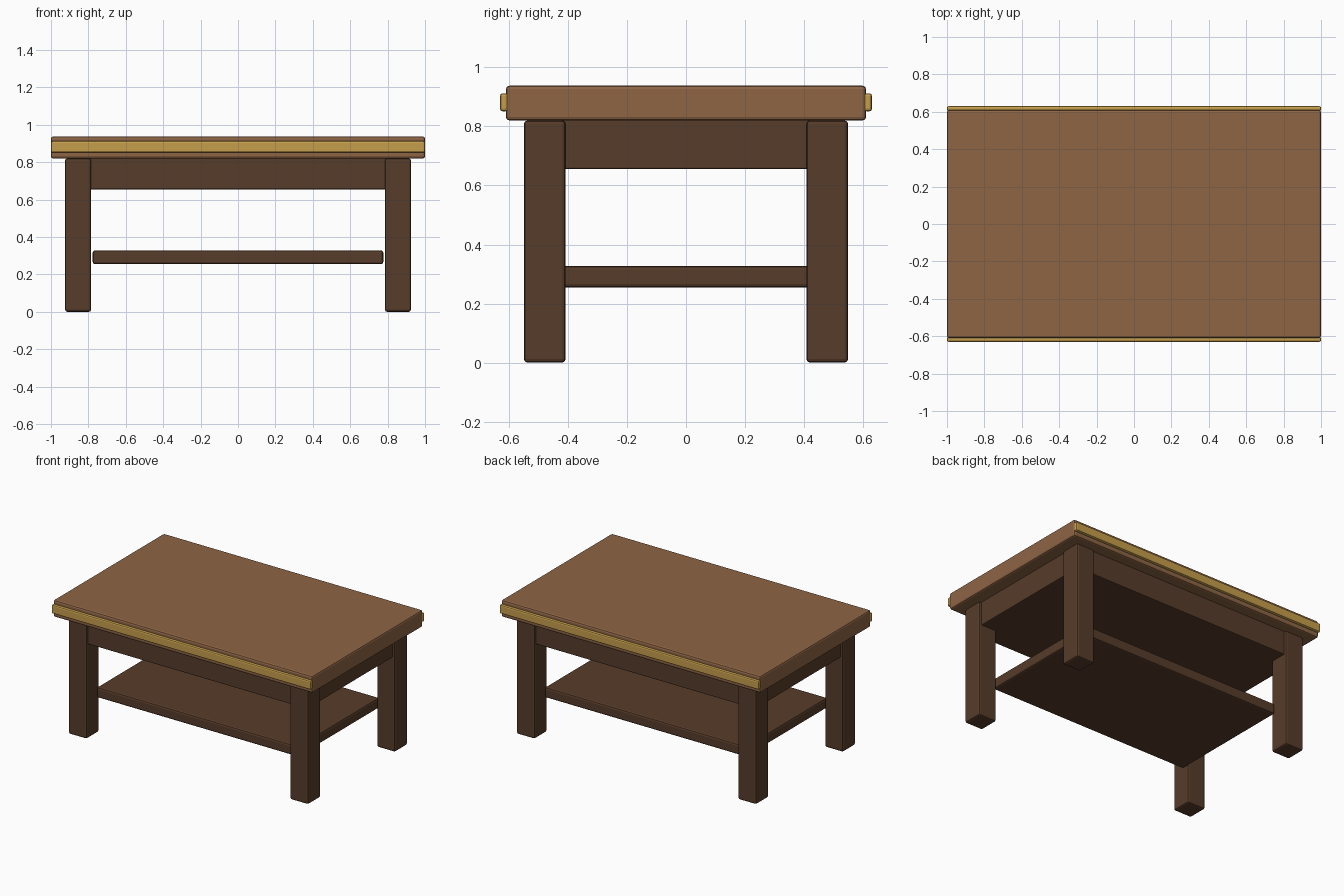
import bpy

if "Cube" in bpy.data.objects:
    bpy.data.objects.remove(bpy.data.objects["Cube"])


def material(name, rgb):
    m = bpy.data.materials.new(name)
    m.diffuse_color = (*rgb, 1)
    m.use_nodes = True
    m.node_tree.nodes["Principled BSDF"].inputs["Base Color"].default_value = m.diffuse_color
    return m


top_wood = material("light_wood", (0.27, 0.13, 0.06, ))
dark_wood = material("dark_wood", (0.095, 0.045, 0.023))
gold = material("gold", (0.56, 0.34, 0.07))


def box(name, x, y, z, mat, bevel=0.012):
    """Bevelled box from (min, max) ranges on each axis."""
    bpy.ops.mesh.primitive_cube_add(
        size=1, location=[(a + b) / 2 for a, b in (x, y, z)])
    ob = bpy.context.object
    ob.name = name
    ob.scale = [b - a for a, b in (x, y, z)]
    bpy.ops.object.transform_apply(location=False, rotation=False, scale=True)
    mod = ob.modifiers.new("rounded_edges", 'BEVEL')
    mod.width = bevel
    mod.segments = 2
    ob.data.materials.append(mat)
    return ob


# Table top
box("table_top", (-1, 1), (-0.61, 0.61), (0.82, 0.938), top_wood)

# Solid frame under the top, and the lower shelf
box("apron", (-0.905, 0.905), (-0.53, 0.53), (0.655, 0.825), dark_wood, 0.006)
box("lower_shelf", (-0.777, 0.777), (-0.45, 0.45), (0.255, 0.328), dark_wood)

# Gold strips on the long edges
for side, s in (("front", -1), ("back", 1)):
    y = sorted((s * 0.603, s * 0.63))
    box(side + "_trim", (-1, 1), y, (0.851, 0.912), gold, 0.009)

# Four square legs
for side, sy in (("front", -1), ("back", 1)):
    for hand, sx in (("left", -1), ("right", 1)):
        x = sorted((sx * 0.785, sx * 0.925))
        y = sorted((sy * 0.408, sy * 0.549))
        box(f"{side}_{hand}_leg", x, y, (0, 0.82), dark_wood)
